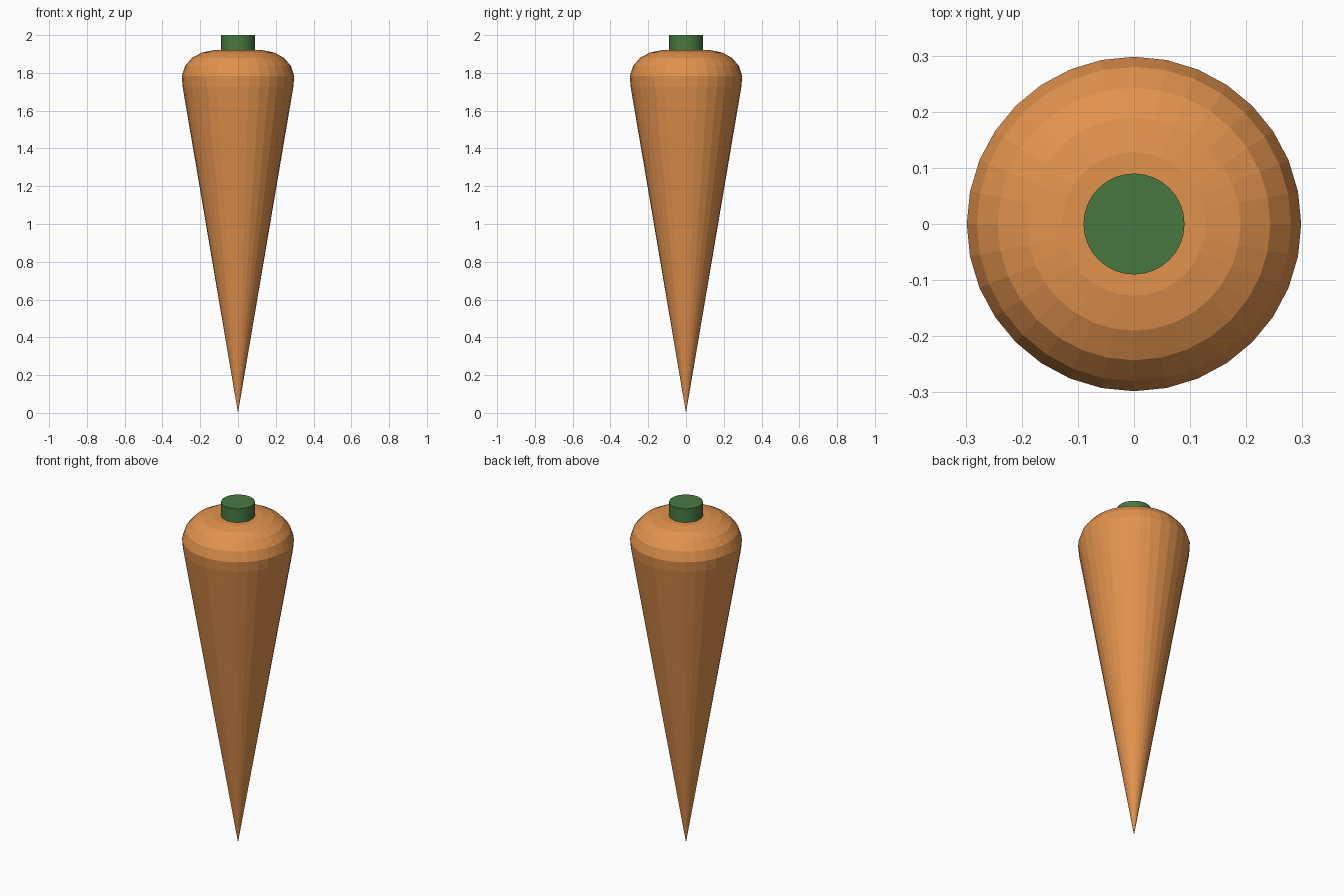
import bpy
import bmesh
import math

SIDES = 32

cube = bpy.data.objects.get("Cube")
if cube:
    bpy.data.objects.remove(cube, do_unlink=True)


def make_material(name, rgb):
    mat = bpy.data.materials.new(name)
    mat.use_nodes = True
    mat.diffuse_color = (*rgb, 1)
    mat.node_tree.nodes["Principled BSDF"].inputs["Base Color"].default_value = (*rgb, 1)
    return mat


def lathe(name, profile, mat):
    """Spin a (radius, height) profile about z; zero radius closes to a point."""
    bm = bmesh.new()
    rings = []
    for r, z in profile:
        count = SIDES if r > 0 else 1
        rings.append([bm.verts.new((r * math.cos(math.tau * i / SIDES),
                                    r * math.sin(math.tau * i / SIDES), z))
                      for i in range(count)])
    for low, high in zip(rings, rings[1:]):
        for i in range(SIDES):
            j = (i + 1) % SIDES
            if len(low) == 1:
                bm.faces.new((low[0], high[j], high[i]))
            else:
                bm.faces.new((low[i], low[j], high[j], high[i]))
    # Flat caps on the open ends
    bm.faces.new(rings[-1])
    if len(rings[0]) > 1:
        bm.faces.new(rings[0][::-1])
    bmesh.ops.recalc_face_normals(bm, faces=bm.faces[:])
    mesh = bpy.data.meshes.new(name)
    bm.to_mesh(mesh)
    bm.free()
    mesh.materials.append(mat)
    obj = bpy.data.objects.new(name, mesh)
    bpy.context.collection.objects.link(obj)
    return obj


orange = make_material("carrot orange", (0.76, 0.29, 0.075))
green = make_material("stem green", (0.065, 0.19, 0.053))

# Tapered root with a rounded shoulder
lathe("carrot_root", [(0, 0), (0.293, 1.725), (0.298, 1.783), (0.28, 1.837),
                      (0.243, 1.88), (0.19, 1.908), (0.128, 1.92)], orange)

# Short stem stub set into the crown
lathe("stem", [(0.09, 1.88), (0.09, 2.0)], green)
